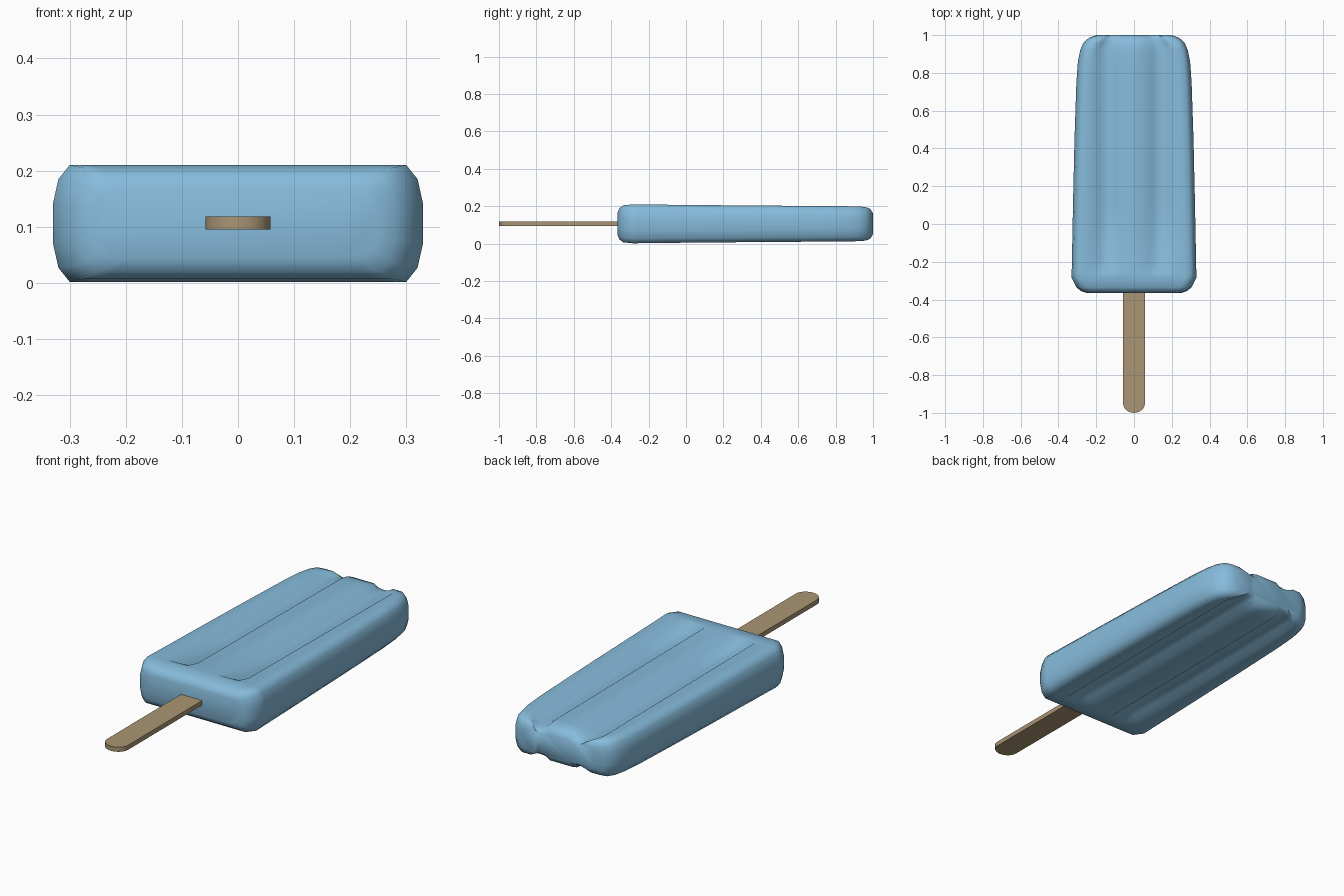
import bpy, bmesh, math

if "Cube" in bpy.data.objects:
    bpy.data.objects.remove(bpy.data.objects["Cube"], do_unlink=True)

MID_Z = 0.106


def material(name, rgb):
    mat = bpy.data.materials.new(name)
    mat.use_nodes = True
    mat.diffuse_color = (*rgb, 1)
    mat.node_tree.nodes["Principled BSDF"].inputs["Base Color"].default_value = (*rgb, 1)
    return mat


def finish(bm, name, mat, angle):
    bmesh.ops.recalc_face_normals(bm, faces=bm.faces)
    mesh = bpy.data.meshes.new(name)
    bm.to_mesh(mesh)
    bm.free()
    mesh.materials.append(mat)
    obj = bpy.data.objects.new(name, mesh)
    bpy.context.collection.objects.link(obj)
    bpy.ops.object.select_all(action="DESELECT")
    obj.select_set(True)
    bpy.context.view_layer.objects.active = obj
    bpy.ops.object.shade_smooth_by_angle(angle=math.radians(angle))
    return obj


def section(half_w, half_h, depth):
    """Closed cross-section: rounded sides, two grooves above and below."""
    squeeze = min(1, (half_w - 0.07) / 0.21)
    right = [(x * squeeze, half_h - depth * d)
             for x, d in ((0.075, 0), (0.1, 0.8), (0.14, 1), (0.18, 0.8), (0.205, 0))]
    right += [(half_w - 0.06, half_h), (half_w - 0.03, half_h),
              (half_w - 0.01, half_h * 0.76), (half_w, half_h * 0.33)]
    top = [(-x, z) for x, z in reversed(right)] + right
    return top + [(x, -z) for x, z in reversed(top)]


# Frozen body: y, half width, half thickness, groove depth
stations = [
    (-0.365, 0.25, 0.062, 0), (-0.355, 0.28, 0.085, 0), (-0.335, 0.305, 0.099, 0),
    (-0.285, 0.33, 0.104, 0), (-0.26, 0.33, 0.104, 0), (-0.21, 0.329, 0.103, 0.025),
    (0.1, 0.323, 0.1, 0.025), (0.45, 0.315, 0.097, 0.025), (0.75, 0.305, 0.095, 0.025),
    (0.86, 0.297, 0.094, 0.025), (0.92, 0.285, 0.093, 0.025), (0.96, 0.268, 0.09, 0.025),
    (0.985, 0.24, 0.08, 0.018), (1.0, 0.2, 0.056, 0.006)]
bm = bmesh.new()
rings = [[bm.verts.new((x, y, MID_Z + z)) for x, z in section(w, h, d)]
         for y, w, h, d in stations]
for a, b in zip(rings, rings[1:]):
    for i in range(len(a)):
        j = (i + 1) % len(a)
        bm.faces.new((a[i], a[j], b[j], b[i]))
bm.faces.new(rings[0])
bm.faces.new(rings[-1])
finish(bm, "frozen_body", material("ice blue", (0.24, 0.50, 0.71)), 60)

# Flat stick with a rounded tip
bm = bmesh.new()
outline = [(0.058, -0.28), (-0.058, -0.28)]
for i in range(13):
    t = math.pi * i / 12
    outline.append((-0.058 * math.cos(t), -0.948 - 0.052 * math.sin(t)))
face = bm.faces.new([bm.verts.new((x, y, 0.095)) for x, y in outline])
lift = bmesh.ops.extrude_face_region(bm, geom=[face])
bmesh.ops.translate(bm, vec=(0, 0, 0.023),
                    verts=[v for v in lift["geom"] if isinstance(v, bmesh.types.BMVert)])
finish(bm, "stick", material("pale wood", (0.40, 0.30, 0.175)), 30)
